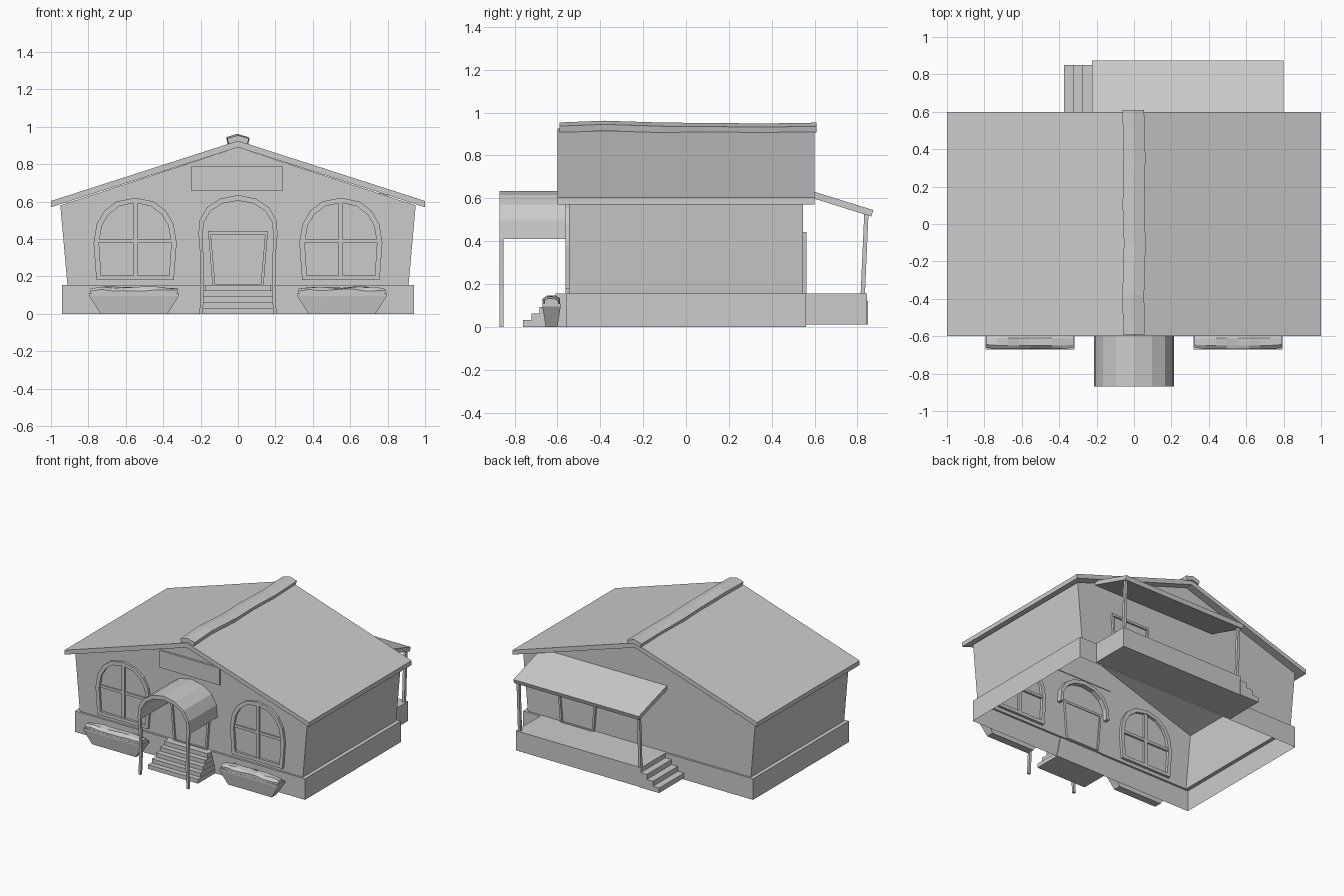
import bpy, bmesh, random

if "Cube" in bpy.data.objects:
    bpy.data.objects.remove(bpy.data.objects["Cube"])

random.seed(4)


def make(name, verts, faces):
    me = bpy.data.meshes.new(name)
    me.from_pydata(verts, [], faces)
    bm = bmesh.new()
    bm.from_mesh(me)
    bmesh.ops.recalc_face_normals(bm, faces=bm.faces)
    bm.to_mesh(me)
    bm.free()
    ob = bpy.data.objects.new(name, me)
    bpy.context.collection.objects.link(ob)
    return ob


def loft(name, rings, caps=True):
    """Skin a list of equal-length closed rings."""
    n = len(rings[0])
    faces = [(k * n + i, k * n + (i + 1) % n, (k + 1) * n + (i + 1) % n, (k + 1) * n + i)
             for k in range(len(rings) - 1) for i in range(n)]
    if caps:
        faces += [tuple(range(n)), tuple(range((len(rings) - 1) * n, len(rings) * n))]
    return make(name, [p for r in rings for p in r], faces)


def prism_y(name, profile, y0, y1):
    return loft(name, [[(x, y, z) for x, z in profile] for y in (y0, y1)])


def prism_x(name, profile, x0, x1):
    return loft(name, [[(x, y, z) for y, z in profile] for x in (x0, x1)])


def rect(x0, x1, y0, y1, z):
    return [(x0, y0, z), (x1, y0, z), (x1, y1, z), (x0, y1, z)]


def box(name, x0, x1, y0, y1, z0, z1):
    return loft(name, [rect(x0, x1, y0, y1, z0), rect(x0, x1, y0, y1, z1)])


def mirrored(half):
    """Close a right-hand half outline that ends on the centre line."""
    return half + [(-x, z) for x, z in reversed(half[:-1])]


def frame(name, outer, inner, cx, y0, y1):
    """Closed frame between two matching outlines."""
    rings = [[(cx + x, y, z) for x, z in prof]
             for prof, y in ((outer, y0), (outer, y1), (inner, y1), (inner, y0), (outer, y0))]
    ob = loft(name, rings, caps=False)
    bm = bmesh.new()
    bm.from_mesh(ob.data)
    bmesh.ops.remove_doubles(bm, verts=bm.verts, dist=1e-5)
    bmesh.ops.recalc_face_normals(bm, faces=bm.faces)
    bm.to_mesh(ob.data)
    bm.free()
    return ob


# Foundation and walls: open shells
loft("foundation", [rect(-.94, .94, -.56, .56, 0), rect(-.94, .94, -.56, .56, .155),
                    rect(-.912, .912, -.545, .545, .155)], caps=False)
wall_verts = (rect(-.912, .912, -.545, .545, .155) + rect(-.95, .95, -.545, .545, .58)
              + [(0, -.545, .89), (0, .545, .89)])
make("walls", wall_verts, [(0, 1, 5, 8, 4), (1, 2, 6, 5), (2, 3, 7, 9, 6), (3, 0, 4, 7)])

# Main roof and uneven ridge cap
prism_y("roof", [(-1, .57), (-1, .603), (0, .925), (1, .603), (1, .57), (0, .89)], -.6, .6)
cap = [(-.058, .94), (0, .957), (.058, .94), (.05, .91), (0, .925), (-.05, .91)]
waves = [(-.59, 0, -.003), (-.38, -.004, .005), (-.1, .004, -.004), (.1, -.003, -.005),
         (.35, .003, -.008), (.61, -.004, -.004)]
loft("ridge_cap", [[(x + dx, y, z + dz) for x, z in cap] for y, dx, dz in waves])

# Arched front windows
win_out = mirrored([(.207, .18), (.222, .38), (.205, .48), (.165, .55), (.1, .6), (0, .62)])
win_in = mirrored([(.182, .205), (.193, .38), (.178, .47), (.143, .53), (.085, .575), (0, .594)])
for side, s in (("left", -1), ("right", 1)):
    c = s * .55
    frame(f"window_frame_{side}", win_out, win_in, c, -.562, -.525)
    box(f"window_mullion_{side}", c - .012, c + .012, -.556, -.53, .2, .597)
    box(f"window_crossbar_{side}", c - .195, c + .195, -.554, -.53, .38, .4)

    # Flower boxes with lumpy planting
    a, b = sorted((s * .317, s * .795))
    loft(f"flower_box_{side}", [rect(a + .06, b - .06, -.655, -.6, 0),
                                rect(a, b, -.67, -.585, .095), rect(a, b, -.67, -.585, .11)])
    rings = []
    for k in range(9):
        x = a + .006 + (b - a - .012) * k / 8
        end = .8 if k in (0, 8) else 1
        rings.append([(x, -.627 + end * dy, .115 + end * dz + random.uniform(-.006, .006))
                      for dy, dz in ((-.042, -.022), (-.042, .012), (-.022, .026),
                                     (.018, .026), (.04, .012), (.04, -.022))])
    loft(f"plants_{side}", rings)

# Tapered front and back doors
door_out = [(-.137, .155), (-.16, .442), (.16, .442), (.137, .155)]
door_in = [(-.122, .16), (-.145, .425), (.145, .425), (.122, .16)]
for side, cx, s in (("front", 0, -1), ("back", .5, 1)):
    frame(f"door_frame_{side}", door_out, door_in, cx, s * .562, s * .53)
    prism_y(f"door_{side}", [(cx + x, z) for x, z in door_in], s * .549, s * .535)

# Sign board
box("sign_board", -.25, .24, -.56, -.54, .66, .787)

# Front steps
for k in range(5):
    w = .205 - .007 * k
    box(f"front_step_{k + 1}", -w, w, -.76 + .038 * k, -.555, .031 * k, .031 * (k + 1))

# Arched entrance canopy on two posts
arch_out = [(.213, .41), (.205, .5), (.165, .57), (.095, .615), (0, .635)]
arch_in = [(.19, .41), (.182, .49), (.146, .55), (.083, .59), (0, .605)]
right = mirrored(arch_out)
under = mirrored(arch_in)
profile = right + under[::-1]
n = len(right)
rings = [[(x, y, z) for x, z in profile] for y in (-.87, -.51)]
canopy = loft("entrance_canopy", rings, caps=False)
bm = bmesh.new()
bm.from_mesh(canopy.data)
bm.verts.ensure_lookup_table()
m = len(profile)
for off in (0, m):
    for i in range(n - 1):
        bm.faces.new([bm.verts[off + j] for j in (i, i + 1, m - 2 - i, m - 1 - i)])
bmesh.ops.recalc_face_normals(bm, faces=bm.faces)
bm.to_mesh(canopy.data)
bm.free()
for side, s in (("left", -1), ("right", 1)):
    loft(f"canopy_post_{side}", [rect(s * x - .009, s * x + .009, -.87, -.852, z)
                                 for x, z in ((.197, 0), (.19, .15), (.193, .3), (.2, .42))])

# Back porch: deck, lean-to roof, posts and side steps
box("porch_deck", -.225, .8, .555, .845, .01, .155)
prism_x("porch_roof", [(.545, .647), (.875, .545), (.865, .515), (.545, .615)], -.225, .8)
for side, x in (("left", -.205), ("right", .78)):
    loft(f"porch_post_{side}", [rect(x - .01, x + .01, .815, .835, .15),
                                rect(x - .01, x + .01, .832, .852, .53)])
for k in range(3):
    box(f"porch_step_{k + 1}", -.375 + .05 * k, -.22, .56, .85, .01 + .037 * k, .01 + .037 * (k + 1))
